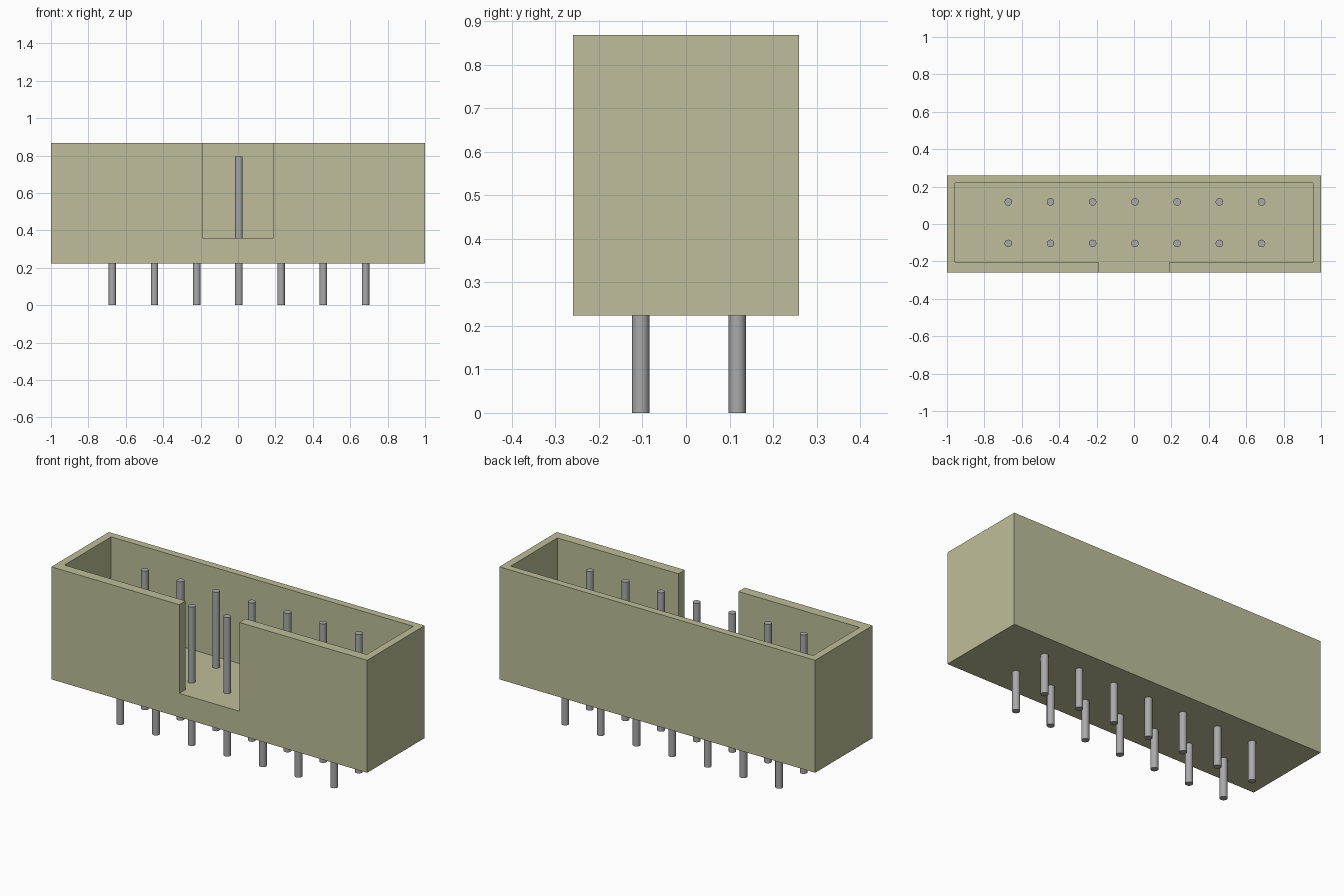
import bpy
import bmesh
import math

cube = bpy.data.objects.get("Cube")
if cube:
    bpy.data.objects.remove(cube, do_unlink=True)


def material(name, color):
    mat = bpy.data.materials.new(name)
    mat.use_nodes = True
    mat.diffuse_color = color
    bsdf = next(n for n in mat.node_tree.nodes if n.type == 'BSDF_PRINCIPLED')
    bsdf.inputs["Base Color"].default_value = color
    return mat


def prism(name, outline, z0, z1, mat):
    """Extrude a flat outline from z0 up to z1."""
    bm = bmesh.new()
    face = bm.faces.new([bm.verts.new((x, y, z0)) for x, y in outline])
    top = bmesh.ops.extrude_face_region(bm, geom=[face])["geom"]
    verts = [v for v in top if isinstance(v, bmesh.types.BMVert)]
    bmesh.ops.translate(bm, verts=verts, vec=(0, 0, z1 - z0))
    bmesh.ops.recalc_face_normals(bm, faces=bm.faces)
    mesh = bpy.data.meshes.new(name)
    bm.to_mesh(mesh)
    bm.free()
    mesh.materials.append(mat)
    obj = bpy.data.objects.new(name, mesh)
    bpy.context.collection.objects.link(obj)
    return obj


def select_only(obj):
    bpy.ops.object.select_all(action='DESELECT')
    obj.select_set(True)
    bpy.context.view_layer.objects.active = obj


plastic = material("khaki plastic", (0.52, 0.515, 0.325, 1))
metal = material("grey metal", (0.40, 0.40, 0.41, 1))

# Housing: solid block with an open-topped pocket and a key slot in front
Z_BOTTOM, Z_FLOOR, Z_TOP = 0.224, 0.36, 0.868
HALF_Y = 0.26
housing = prism("housing", [(-1, -HALF_Y), (1, -HALF_Y), (1, HALF_Y), (-1, HALF_Y)],
                Z_BOTTOM, Z_TOP, plastic)
IN_X, IN_FRONT, IN_BACK, SLOT_X = 0.957, -0.203, 0.219, 0.19
pocket = prism("pocket_cutter",
               [(-IN_X, IN_BACK), (-IN_X, IN_FRONT), (-SLOT_X, IN_FRONT), (-SLOT_X, -0.4),
                (SLOT_X, -0.4), (SLOT_X, IN_FRONT), (IN_X, IN_FRONT), (IN_X, IN_BACK)],
               Z_FLOOR, 1.0, plastic)
pocket.hide_render = True
cut = housing.modifiers.new("pocket", 'BOOLEAN')
cut.operation = 'DIFFERENCE'
cut.solver = 'EXACT'
cut.object = pocket
select_only(housing)
bpy.ops.object.modifier_apply(modifier=cut.name)
bpy.data.objects.remove(pocket, do_unlink=True)

# Contact pins: two rows of seven, passing through the floor
PIN_TOP, PIN_R, PITCH = 0.795, 0.02, 0.2257
circle = [(PIN_R * math.cos(a * math.tau / 24), PIN_R * math.sin(a * math.tau / 24))
          for a in range(24)]
pin = prism("pin_front_1", circle, 0, PIN_TOP, metal)
select_only(pin)
bpy.ops.object.shade_smooth_by_angle(angle=math.radians(30))
for row, y in (("front", -0.104), ("back", 0.118)):
    for i in range(7):
        name = f"pin_{row}_{i + 1}"
        obj = pin
        if name != pin.name:
            obj = pin.copy()
            obj.name = name
            bpy.context.collection.objects.link(obj)
        obj.location = ((i - 3) * PITCH + 0.005, y, 0)
